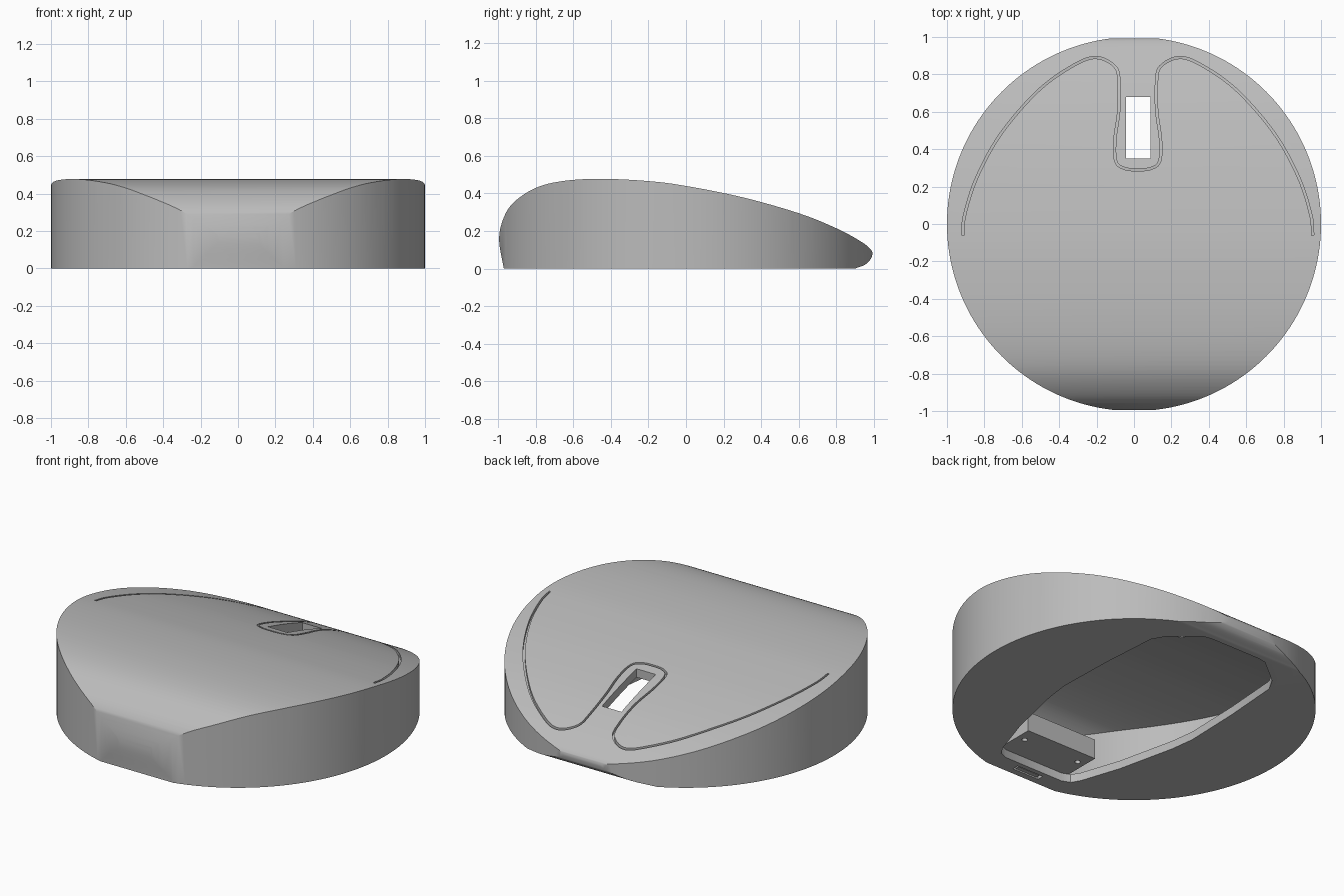
import bpy, bmesh, math
from mathutils import Vector

if "Cube" in bpy.data.objects:
    bpy.data.objects.remove(bpy.data.objects["Cube"])

grey = bpy.data.materials.new("light grey plastic")
grey.use_nodes = True
grey.diffuse_color = (0.5, 0.5, 0.5, 1)
grey.node_tree.nodes["Principled BSDF"].inputs["Base Color"].default_value = (0.5, 0.5, 0.5, 1)


def spline(pts, steps):
    """Smooth curve through 2D points."""
    p = [Vector(q) for q in pts]
    p = [2 * p[0] - p[1]] + p + [2 * p[-1] - p[-2]]
    out = []
    for a, b, c, d in zip(p, p[1:], p[2:], p[3:]):
        for i in range(steps):
            t = i / steps
            out.append(0.5 * (2 * b + (c - a) * t + (2 * a - 5 * b + 4 * c - d) * t * t
                              + (3 * b - a - 3 * c + d) * t ** 3))
    return out + [p[-2]]


def normals(path):
    """Left-hand normal at each point of an open path."""
    last = len(path) - 1
    out = []
    for i in range(last + 1):
        d = (path[min(i + 1, last)] - path[max(i - 1, 0)]).normalized()
        out.append(Vector((-d.y, d.x)))
    return out


def finish(name, bm):
    bmesh.ops.recalc_face_normals(bm, faces=bm.faces)
    mesh = bpy.data.meshes.new(name)
    bm.to_mesh(mesh)
    bm.free()
    mesh.materials.append(grey)
    ob = bpy.data.objects.new(name, mesh)
    bpy.context.collection.objects.link(ob)
    return ob


def prism(name, ring, offset):
    """Extrude a closed ring of 3D points along an offset."""
    bm = bmesh.new()
    face = bm.faces.new([bm.verts.new(p) for p in ring])
    new = bmesh.ops.extrude_face_region(bm, geom=[face])["geom"]
    bmesh.ops.translate(bm, vec=offset, verts=[v for v in new if isinstance(v, bmesh.types.BMVert)])
    return finish(name, bm)


def box(name, x0, x1, y0, y1, z0, z1):
    return prism(name, [(x0, y0, z0), (x1, y0, z0), (x1, y1, z0), (x0, y1, z0)], (0, 0, z1 - z0))


def disc(name, r, x, y, z0, z1, sides):
    turn = [2 * math.pi * i / sides for i in range(sides)]
    return prism(name, [(x + r * math.cos(a), y + r * math.sin(a), z0) for a in turn], (0, 0, z1 - z0))


def side_slab(name, outline, half):
    return prism(name, [(-half, p[0], p[1]) for p in outline], (2 * half, 0, 0))


def combine(ob, tool, operation):
    mod = ob.modifiers.new(operation, "BOOLEAN")
    mod.operation, mod.solver, mod.object = operation, "EXACT", tool
    bpy.context.view_layer.objects.active = ob
    bpy.ops.object.modifier_apply(modifier=mod.name)
    bpy.data.objects.remove(tool)


# Side outline, from the front foot over the hump to the thin back edge
profile = spline([(-.97, 0), (-.995, .15), (-.975, .26), (-.92, .35), (-.8, .43), (-.65, .467),
                  (-.45, .478), (-.2, .466), (0, .44), (.3, .38), (.6, .295), (.8, .215),
                  (.93, .145), (.985, .1), (.99, .065), (.96, .025), (.9, 0)], 6)


def top_height(y):
    for a, b in zip(profile, profile[1:]):
        if a.x <= y <= b.x and a.y > .12:
            return a.y + (b.y - a.y) * (y - a.x) / (b.x - a.x)
    return .12


# Round body trimmed to the side outline
body = side_slab("body_shell", profile, 1.2)
combine(body, disc("rim", 1, 0, 0, -.5, 1, 160), "INTERSECT")

# Hollow inside, leaving a thin roof, wall and floor
FLOOR = .05
inner = [p - n * .05 for p, n in zip(profile, normals(profile))]
inner = [p for p in inner if p.y > FLOOR + .01 and p.x < .86]
inner = [(inner[0].x, FLOOR)] + inner + [(inner[-1].x, FLOOR)]
hollow = side_slab("hollow", inner, 1.1)
combine(hollow, disc("inner_wall", .92, 0, 0, -.5, 1, 128), "INTERSECT")
combine(body, hollow, "DIFFERENCE")

# Opening in the floor, symmetric about the centre line
half = [(.2, -.86), (.25, -.84), (.28, -.79), (.36, -.55), (.44, -.2), (.46, -.05),
        (.45, .3), (.425, .65), (.38, .73), (.22, .86), (.17, .87)]
ring = half + [(-x, y) for x, y in reversed(half)]
combine(body, prism("opening", [(x, y, -.1) for x, y in ring], (0, 0, .16)), "DIFFERENCE")

# Slot through the roof and latch notch in the front lip
combine(body, box("slot", -.042, .088, .35, .68, .06, .8), "DIFFERENCE")
combine(body, box("notch", -.09, .09, -.93, -.89, -.1, .03), "DIFFERENCE")

# Fine groove looping around the slot and along both sides
CX = .02
right = [(.02, .29), (.09, .297), (.137, .335), (.142, .45), (.122, .6), (.12, .75), (.14, .84),
         (.24, .89), (.36, .85), (.55, .715), (.75, .485), (.88, .25), (.945, .05), (.956, -.06)]
path = [(2 * CX - x, y) for x, y in reversed(right[1:])] + right
path = spline(path, 6)
bm = bmesh.new()
rows = []
for p, n in zip(path, normals(path)):
    z = top_height(p.y)
    corners = [(-1, z - .02), (1, z - .02), (1, z + .05), (-1, z + .05)]
    rows.append([bm.verts.new((*(p + n * s * .006), h)) for s, h in corners])
for a, b in zip(rows, rows[1:]):
    for i in range(4):
        j = (i + 1) % 4
        bm.faces.new((a[i], a[j], b[j], b[i]))
bm.faces.new(rows[0])
bm.faces.new(rows[-1])
combine(body, finish("groove", bm), "DIFFERENCE")

# Mounting block behind the front wall, with two screw holes
block = box("mounting_block", -.24, .24, -.925, -.62, FLOOR, .17)
for side in (-1, 1):
    combine(block, disc("screw_hole", .016, side * .19, -.71, 0, .3, 16), "DIFFERENCE")

# Small latch tab in the notch
tab = box("latch_tab", -.075, .075, -.925, -.9, .005, .04)

for ob in (body, block, tab):
    bpy.ops.object.select_all(action="DESELECT")
    ob.select_set(True)
    bpy.context.view_layer.objects.active = ob
    bpy.ops.object.shade_smooth_by_angle(angle=math.radians(30))
